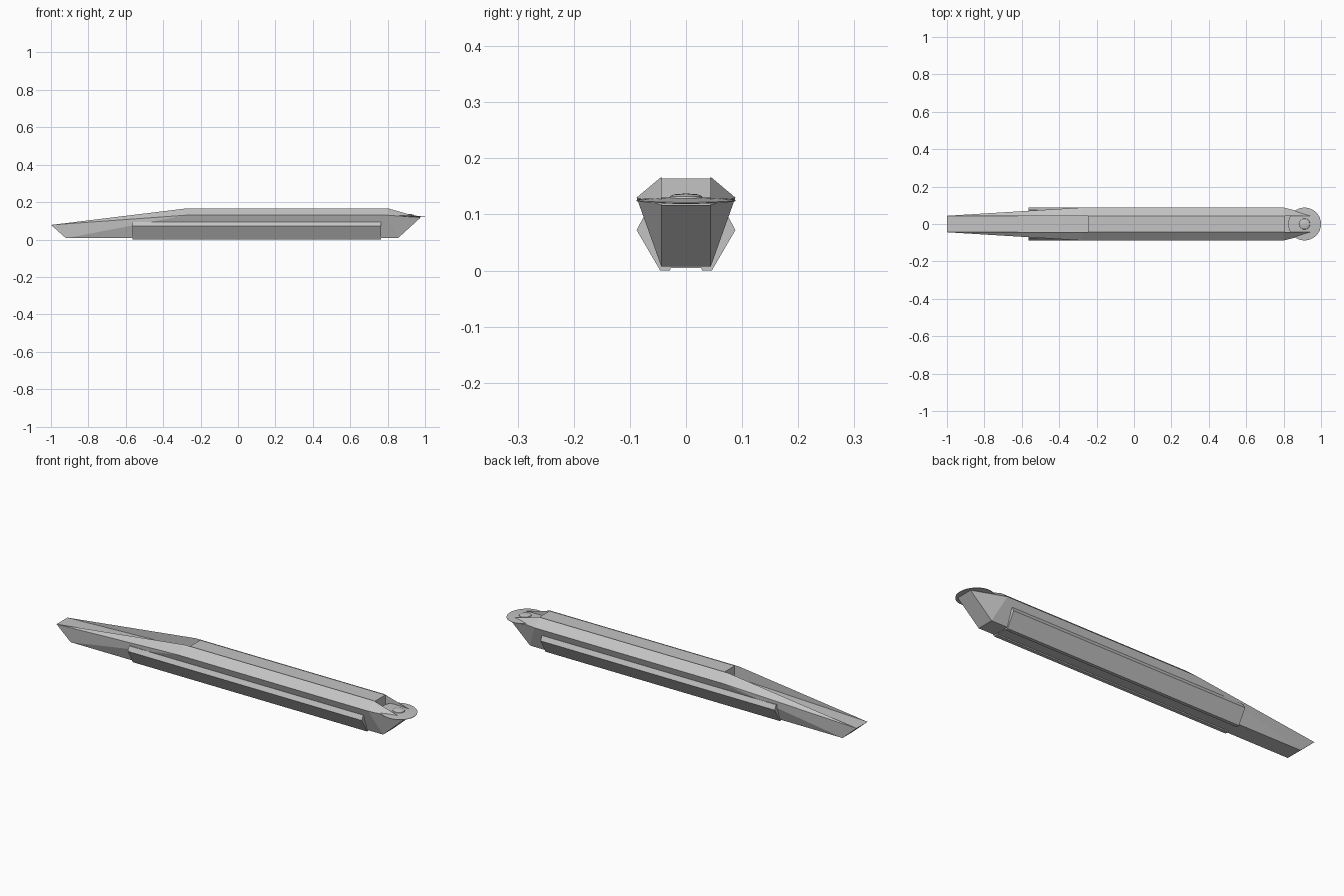
import bpy
import bmesh
from math import cos, sin, pi
from mathutils import Matrix

cube = bpy.data.objects.get("Cube")
if cube:
    bpy.data.objects.remove(cube, do_unlink=True)

grey = bpy.data.materials.new("hull_grey")
grey.use_nodes = True
colour = (0.55, 0.55, 0.55, 1)
grey.diffuse_color = colour
grey.node_tree.nodes["Principled BSDF"].inputs["Base Color"].default_value = colour


def finish(bm, name):
    bmesh.ops.recalc_face_normals(bm, faces=bm.faces)
    mesh = bpy.data.meshes.new(name)
    bm.to_mesh(mesh)
    bm.free()
    mesh.materials.append(grey)
    obj = bpy.data.objects.new(name, mesh)
    bpy.context.collection.objects.link(obj)
    return obj


def extrude_profile(name, profile, x0, x1):
    """Closed y-z outline extended along x."""
    bm = bmesh.new()
    rings = [[bm.verts.new((x, y, z)) for y, z in profile] for x in (x0, x1)]
    a, b = rings
    for i in range(len(a)):
        j = (i + 1) % len(a)
        bm.faces.new((a[i], a[j], b[j], b[i]))
    bm.faces.new(a)
    bm.faces.new(b)
    return finish(bm, name)


def revolve(name, profile, steps, matrix):
    """Lathe of an r-z profile around z."""
    bm = bmesh.new()
    verts = [bm.verts.new((r, 0, z)) for r, z in profile]
    edges = [bm.edges.new(pair) for pair in zip(verts, verts[1:])]
    bmesh.ops.spin(bm, geom=verts + edges, cent=(0, 0, 0), axis=(0, 0, 1),
                   angle=2 * pi, steps=steps, use_duplicate=False)
    bmesh.ops.remove_doubles(bm, verts=bm.verts, dist=0.0001)
    bmesh.ops.transform(bm, matrix=matrix, verts=bm.verts)
    return finish(bm, name)


# Hull: one side's corners, mirrored across y, with sunken bow and stern decks
inner, beam = 0.044, 0.088
corners = {
    "bow": (-1, inner, 0.078), "keel_f": (-0.92, inner, 0.007),
    "rim_f": (-0.28, beam, 0.13), "top_f": (-0.27, inner, 0.167),
    "deck_f": (-0.246, inner, 0.164), "floor_f": (-0.246, inner, 0.106),
    "stern": (0.976, inner, 0.117), "keel_b": (0.855, inner, 0.007),
    "rim_b": (0.8, beam, 0.13), "top_b": (0.8, inner, 0.167),
    "deck_b": (0.806, inner, 0.164), "floor_b": (0.806, inner, 0.114),
}
side_faces = [
    "keel_f keel_b rim_b rim_f", "bow keel_f rim_f", "keel_b stern rim_b",
    "rim_f rim_b top_b top_f", "bow rim_f top_f", "rim_b stern top_b",
    "bow top_f deck_f floor_f", "top_f top_b deck_b deck_f",
    "top_b stern floor_b deck_b",
]
loop = "bow floor_f deck_f deck_b floor_b stern keel_b keel_f".split()

bm = bmesh.new()
sides = [{n: bm.verts.new((x, y * s, z)) for n, (x, y, z) in corners.items()}
         for s in (1, -1)]
for side in sides:
    for face in side_faces:
        bm.faces.new([side[n] for n in face.split()])
for a, b in zip(loop, loop[1:] + loop[:1]):
    bm.faces.new((sides[0][a], sides[0][b], sides[1][b], sides[1][a]))
finish(bm, "hull")

# Side pods joined by a shallow keel plate
half = [(0.027, 0.005), (0.029, 0), (0.046, 0), (0.088, 0.072),
        (0.076, 0.095), (0.03, 0.09)]
outline = half + [(-y, z) for y, z in reversed(half)]
extrude_profile("side_pods", outline, -0.565, 0.765)

# Thin disc over the stern with a small raised hub
place = Matrix.Translation((0.912, 0, 0.125)) @ Matrix.Rotation(0.05, 4, 'Y')
disc = revolve("stern_disc",
               [(0, -0.005), (0.03, -0.005), (beam, -0.001), (beam, 0.001),
                (0.03, 0.005), (0, 0.005)], 32, place)
hub = revolve("disc_hub",
              [(0, 0.003), (0.03, 0.003), (0.028, 0.008), (0.02, 0.011),
               (0, 0.012)], 24, place)
for obj in (disc, hub):
    bpy.ops.object.select_all(action='DESELECT')
    obj.select_set(True)
    bpy.context.view_layer.objects.active = obj
    bpy.ops.object.shade_smooth_by_angle(angle=0.4)
